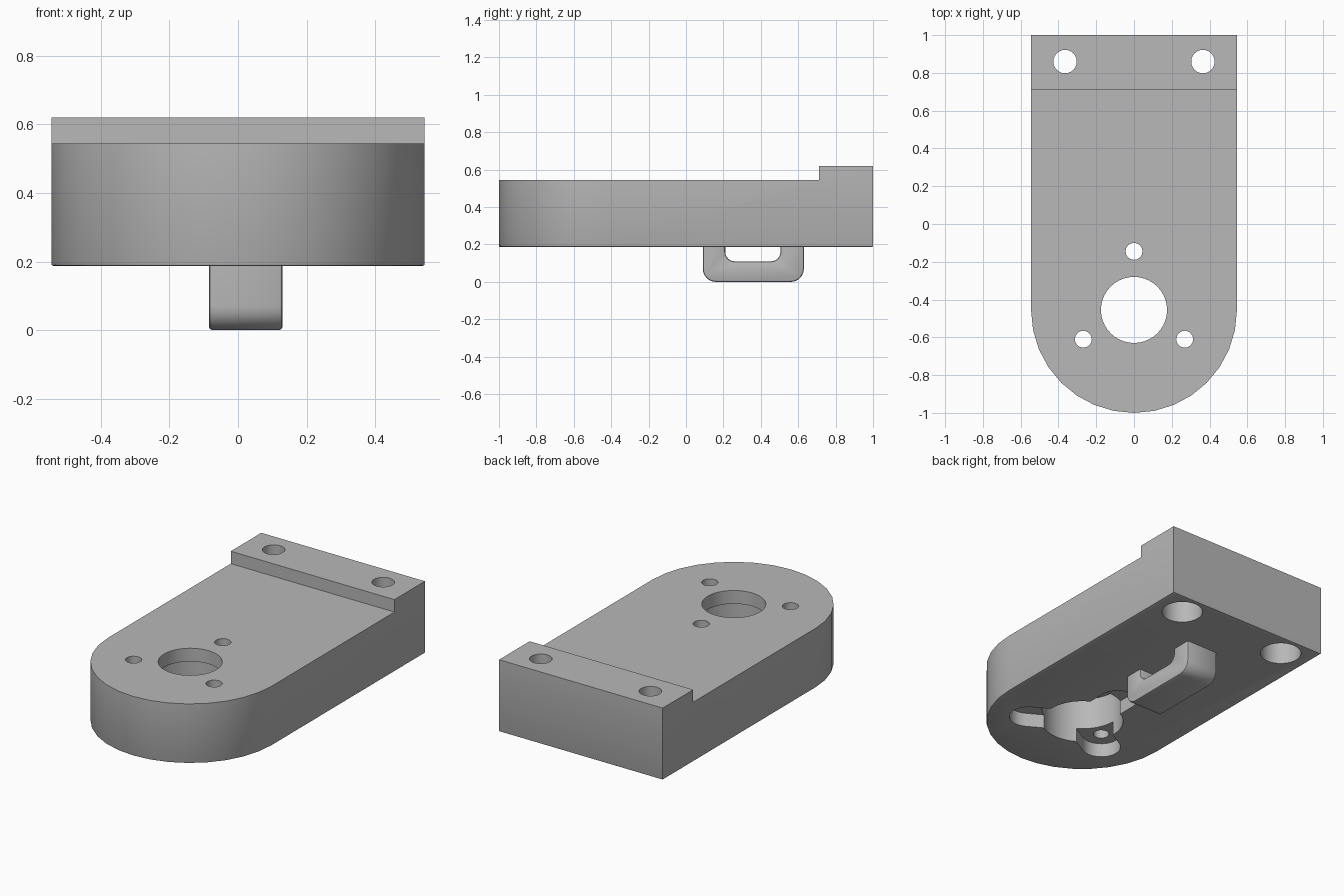
import bpy, bmesh, math
from mathutils import Vector

if "Cube" in bpy.data.objects:
    bpy.data.objects.remove(bpy.data.objects["Cube"], do_unlink=True)

grey = bpy.data.materials.new("plain grey")
grey.use_nodes = True
colour = (0.48, 0.48, 0.48, 1)
grey.diffuse_color = colour
grey.node_tree.nodes["Principled BSDF"].inputs["Base Color"].default_value = colour

BASE, DECK, TOP = 0.187, 0.545, 0.62
HUB = Vector((0, -0.455))


def arc(cx, cy, r, start, end, steps):
    angles = [math.radians(start + (end - start) * i / steps) for i in range(steps + 1)]
    return [(cx + r * math.cos(a), cy + r * math.sin(a)) for a in angles]


def prism(name, points, lo, hi, axis="z", bevel=0, bevel_rule=None):
    """Extrude a closed outline between lo and hi along an axis."""
    place = (lambda u, v, w: (u, v, w)) if axis == "z" else (lambda u, v, w: (w, u, v))
    bm = bmesh.new()
    rings = [[bm.verts.new(place(u, v, w)) for u, v in points] for w in (lo, hi)]
    bm.faces.new(rings[0])
    bm.faces.new(rings[1])
    n = len(points)
    for i in range(n):
        j = (i + 1) % n
        bm.faces.new((rings[0][i], rings[0][j], rings[1][j], rings[1][i]))
    bmesh.ops.recalc_face_normals(bm, faces=bm.faces)
    if bevel:
        edges = [e for e in bm.edges if bevel_rule(*[v.co for v in e.verts])]
        bmesh.ops.bevel(bm, geom=edges, offset=bevel, segments=2, profile=0.5, affect="EDGES")
    mesh = bpy.data.meshes.new(name)
    bm.to_mesh(mesh)
    bm.free()
    mesh.materials.append(grey)
    obj = bpy.data.objects.new(name, mesh)
    bpy.context.collection.objects.link(obj)
    return obj


def activate(obj):
    bpy.ops.object.select_all(action="DESELECT")
    obj.select_set(True)
    bpy.context.view_layer.objects.active = obj


def cut(obj, cutter):
    mod = obj.modifiers.new("cut", "BOOLEAN")
    mod.operation, mod.solver, mod.object = "DIFFERENCE", "EXACT", cutter
    activate(obj)
    bpy.ops.object.modifier_apply(modifier=mod.name)
    bpy.data.objects.remove(cutter, do_unlink=True)


def drill(x, y, r, lo, hi, sides=24):
    step = 360 / sides
    cut(body, prism("drill", arc(x, y, r, 0, 360 - step, sides - 1), lo, hi))


# Round-nosed block with a softened lower rim
outline = [(0.545, 1), (-0.545, 1)] + arc(HUB.x, HUB.y, 0.545, 180, 360, 16)
body = prism("mounting_block", outline, BASE, TOP, bevel=0.006,
             bevel_rule=lambda a, b: max(a.z, b.z) < BASE + 0.001)

# Lower deck in front of the raised rear ledge
cut(body, prism("deck_cutter", [(-1, -2), (1, -2), (1, 0.71), (-1, 0.71)], DECK, 1))

# Stepped central bore
drill(HUB.x, HUB.y, 0.23, 0, 0.465, 40)
drill(HUB.x, HUB.y, 0.175, 0, 1, 40)

# Three screw holes, each with a radial slot underneath
for angle in (90, 210, 330):
    a = math.radians(angle)
    screw = HUB + Vector((math.cos(a), math.sin(a))) * 0.31
    slot = (arc(screw.x, screw.y, 0.11, angle - 90, angle + 90, 12)
            + arc(HUB.x, HUB.y, 0.11, angle + 90, angle + 270, 12))
    cut(body, prism("slot_cutter", slot, 0, BASE + 0.085))
    drill(screw.x, screw.y, 0.045, 0, 1, 16)

# Counterbored rear mounting holes
for side in (-1, 1):
    drill(side * 0.365, 0.86, 0.115, 0, 0.45, 32)
    drill(side * 0.365, 0.86, 0.062, 0, 1, 24)

# Loop under the block, a rounded U in side profile
loop_outline = ([(0.09, BASE)] + arc(0.16, 0.07, 0.07, 180, 270, 6)
                + arc(0.56, 0.07, 0.07, 270, 360, 6)
                + [(0.63, BASE), (0.505, BASE)] + arc(0.455, 0.16, 0.05, 0, -90, 6)
                + arc(0.26, 0.16, 0.05, -90, -180, 6) + [(0.21, BASE)])
loop = prism("cable_loop", loop_outline, -0.085, 0.13, "x", bevel=0.01,
             bevel_rule=lambda a, b: abs(a.x - b.x) < 0.001 and min(a.z, b.z) < BASE - 0.001)

for part in (body, loop):
    activate(part)
    bpy.ops.object.shade_smooth_by_angle(angle=math.radians(32))
